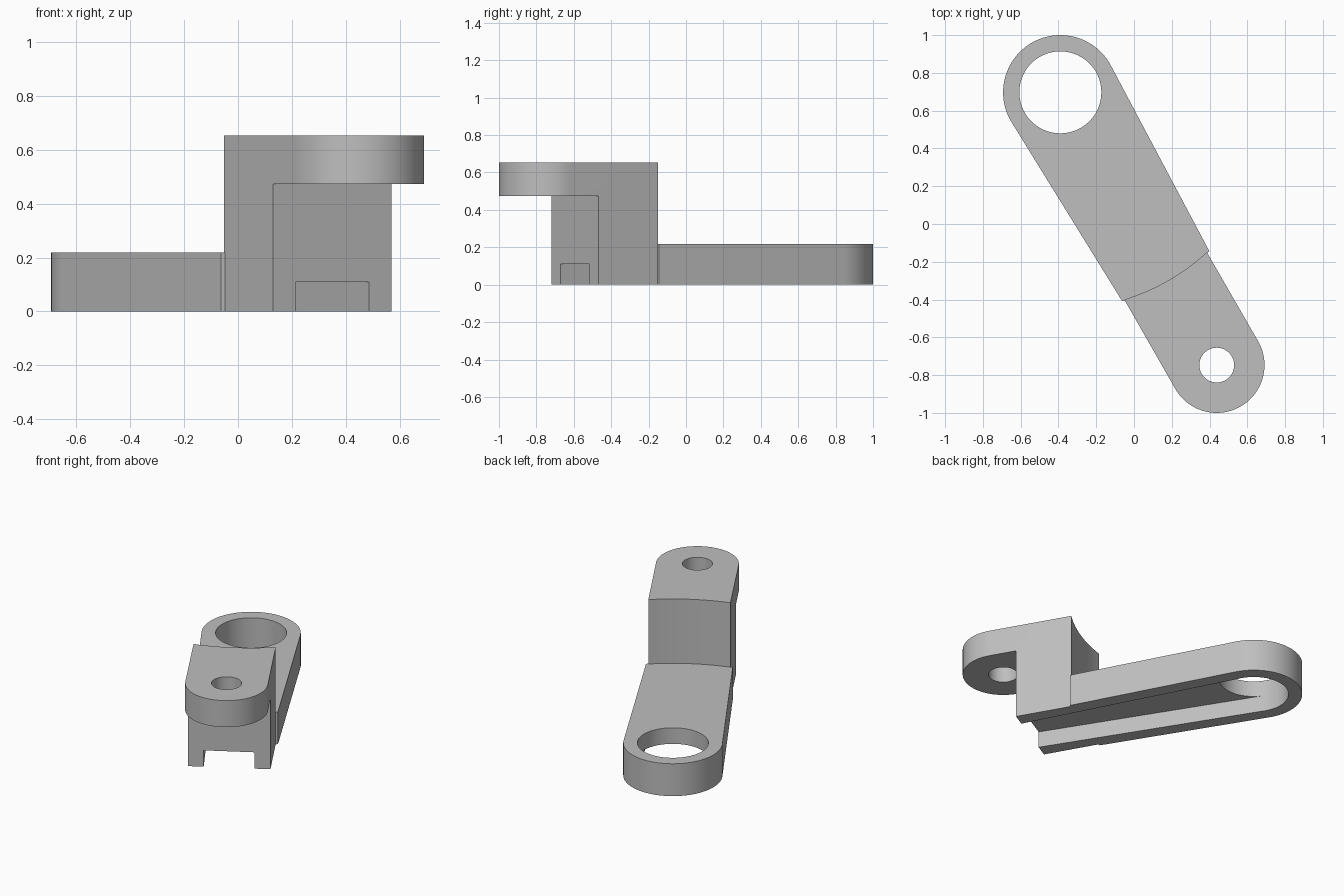
import bpy, bmesh, math
from mathutils import Matrix

if "Cube" in bpy.data.objects:
    bpy.data.objects.remove(bpy.data.objects["Cube"])

# Local frame: the big eye sits at the origin, the link runs along +x to the small eye
A, B = (-0.39, 0.697), (0.438, -0.747)
DX, DY = B[0] - A[0], B[1] - A[1]
LENGTH = math.hypot(DX, DY)
PLACE = Matrix.Translation((A[0], A[1], 0)) @ Matrix.Rotation(math.atan2(DY, DX), 4, 'Z')

grey = bpy.data.materials.new("plain grey")
grey.diffuse_color = (0.52, 0.52, 0.52, 1)
grey.use_nodes = True
grey.node_tree.nodes["Principled BSDF"].inputs["Base Color"].default_value = grey.diffuse_color


def arc(cx, r, a0, a1, n):
    """Points on an arc around (cx, 0), angles in radians."""
    return [(cx + r * math.cos(a0 + (a1 - a0) * i / n),
             r * math.sin(a0 + (a1 - a0) * i / n)) for i in range(n + 1)]


def prism(name, outline, z0, z1):
    """Extrude a counter-clockwise outline from z0 to z1."""
    bm = bmesh.new()
    base = bm.faces.new([bm.verts.new((x, y, z0)) for x, y in outline])
    top = bmesh.ops.extrude_face_region(bm, geom=[base])["geom"]
    bmesh.ops.translate(bm, vec=(0, 0, z1 - z0),
                        verts=[v for v in top if isinstance(v, bmesh.types.BMVert)])
    bmesh.ops.recalc_face_normals(bm, faces=bm.faces)
    bm.transform(PLACE)
    mesh = bpy.data.meshes.new(name)
    bm.to_mesh(mesh)
    bm.free()
    ob = bpy.data.objects.new(name, mesh)
    mesh.materials.append(grey)
    bpy.context.collection.objects.link(ob)
    return ob


def combine(target, other, operation):
    """Apply a boolean and remove the helper."""
    mod = target.modifiers.new("boolean", 'BOOLEAN')
    mod.operation, mod.object, mod.solver = operation, other, 'EXACT'
    bpy.context.view_layer.objects.active = target
    bpy.ops.object.modifier_apply(modifier=mod.name)
    bpy.data.objects.remove(other)


def circle(cx, r, n=72):
    return arc(cx, r, 0, 2 * math.pi, n)[:-1]


H = math.pi / 2

# Low tapered arm with the big round end; its far end is an arc about the big eye
end = math.asin(0.266 / 1.153)
link = prism("offset_link", arc(0, 0.303, H, 3 * H, 48) + arc(0, 1.153, -end, end, 20), 0, 0.218)

# Tall head with a concave back and the small round end
back = math.asin(0.252 / 1.148)
head = prism("head", arc(LENGTH, 0.253, -H, H, 48) + arc(0, 1.148, back, -back, 20), 0, 0.652)

# Space beneath the overhanging eye
combine(head, prism("undercut", [(1.487, -0.5), (2.2, -0.5), (2.2, 0.5), (1.487, 0.5)],
                    -0.2, 0.473), 'DIFFERENCE')
combine(link, head, 'UNION')

# Tapered channel along the underside, open at the head
combine(link, prism("channel", [(0, -0.216), (1.6, -0.152), (1.6, 0.152), (0, 0.216)],
                    -0.2, 0.11), 'DIFFERENCE')

# Through holes of both eyes
combine(link, prism("big_hole", circle(0, 0.217), -0.3, 0.4), 'DIFFERENCE')
combine(link, prism("small_hole", circle(LENGTH, 0.092), 0.3, 0.9), 'DIFFERENCE')

# Smooth the round walls, keep the edges sharp
bpy.ops.object.select_all(action='DESELECT')
link.select_set(True)
bpy.context.view_layer.objects.active = link
bpy.ops.object.shade_smooth_by_angle(angle=math.radians(25))
